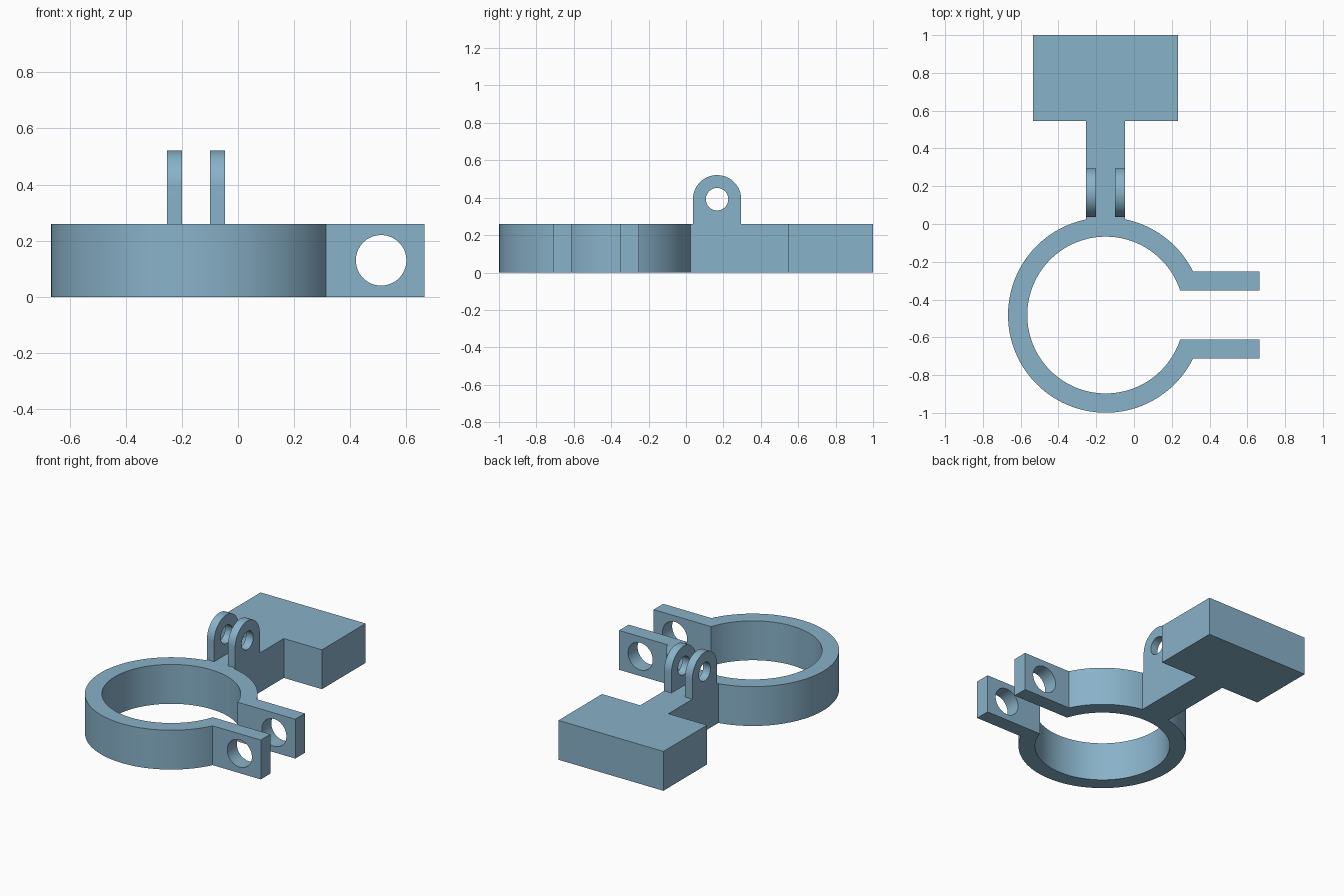
import bpy, bmesh, math
from mathutils import Vector

if "Cube" in bpy.data.objects:
    bpy.data.objects.remove(bpy.data.objects["Cube"])

CX, CY = -0.15, -0.482        # ring centre
R_OUT, R_IN = 0.517, 0.415
H = 0.26                      # body thickness
ARM_L, ARM_R = -0.253, -0.047

mat = bpy.data.materials.new("steel_blue")
mat.diffuse_color = (0.25, 0.445, 0.585, 1)
mat.use_nodes = True
mat.node_tree.nodes["Principled BSDF"].inputs["Base Color"].default_value = mat.diffuse_color


def prism(name, points, direction):
    """Extrude a closed outline of 3D points along a direction."""
    bm = bmesh.new()
    face = bm.faces.new([bm.verts.new(p) for p in points])
    ext = bmesh.ops.extrude_face_region(bm, geom=[face])
    moved = [v for v in ext["geom"] if isinstance(v, bmesh.types.BMVert)]
    bmesh.ops.translate(bm, verts=moved, vec=Vector(direction))
    bmesh.ops.recalc_face_normals(bm, faces=bm.faces)
    mesh = bpy.data.meshes.new(name)
    bm.to_mesh(mesh)
    bm.free()
    obj = bpy.data.objects.new(name, mesh)
    bpy.context.collection.objects.link(obj)
    mesh.materials.append(mat)
    return obj


def arc(r, a0, a1, n):
    return [(r * math.cos(a0 + (a1 - a0) * i / n),
             r * math.sin(a0 + (a1 - a0) * i / n)) for i in range(n + 1)]


def drill(obj, centre, radius, axis):
    """Cut a round hole through the object along the x or y axis."""
    rot = (0, math.pi / 2, 0) if axis == "x" else (math.pi / 2, 0, 0)
    bpy.ops.mesh.primitive_cylinder_add(vertices=64, radius=radius, depth=1,
                                        location=centre, rotation=rot)
    cutter = bpy.context.object
    cutter.hide_render = True
    cutter.data.materials.append(mat)
    mod = obj.modifiers.new("hole", "BOOLEAN")
    mod.operation, mod.solver, mod.object = "DIFFERENCE", "EXACT", cutter
    bpy.context.view_layer.objects.active = obj
    bpy.ops.object.modifier_apply(modifier=mod.name)
    bpy.data.objects.remove(cutter, do_unlink=True)


def smooth(obj):
    bpy.ops.object.select_all(action="DESELECT")
    obj.select_set(True)
    bpy.context.view_layer.objects.active = obj
    bpy.ops.object.shade_smooth_by_angle(angle=math.radians(30))


# Split clamp ring, its two lugs, the arm and the end block in one outline
lug_out, lug_in, lug_end = 0.23, 0.13, 0.665
a_out = math.asin(lug_out / R_OUT)
a_in = math.asin(lug_in / R_IN)
a_right = math.acos((ARM_R - CX) / R_OUT)
a_left = math.acos((ARM_L - CX) / R_OUT)
outline = [(CX + x, CY + y) for x, y in arc(R_OUT, a_out, a_right, 24)]
outline += [(ARM_R, 0.545), (0.232, 0.545), (0.232, 1.0),
            (-0.535, 1.0), (-0.535, 0.545), (ARM_L, 0.545)]
outline += [(CX + x, CY + y)
            for x, y in arc(R_OUT, a_left, 2 * math.pi - a_out, 80)]
outline += [(lug_end, CY - lug_out), (lug_end, CY - lug_in)]
outline += [(CX + x, CY + y)
            for x, y in arc(R_IN, 2 * math.pi - a_in, a_in, 110)]
outline += [(lug_end, CY + lug_in), (lug_end, CY + lug_out)]
body = prism("clamp_body", [(x, y, 0) for x, y in outline], (0, 0, H))
drill(body, (0.51, CY, 0.13), 0.09, "y")
smooth(body)

# Pair of round-topped hinge ears standing on the arm
ey, ez, er, thick = 0.166, 0.392, 0.129, 0.053
side = [(ey - er, H), (ey + er, H)]
side += [(ey + y, ez + z) for y, z in arc(er, 0, math.pi, 40)]
for name, x in (("left_hinge_ear", ARM_L), ("right_hinge_ear", ARM_R - thick)):
    ear = prism(name, [(x, y, z) for y, z in side], (thick, 0, 0))
    drill(ear, (x, ey, ez), 0.06, "x")
    smooth(ear)
